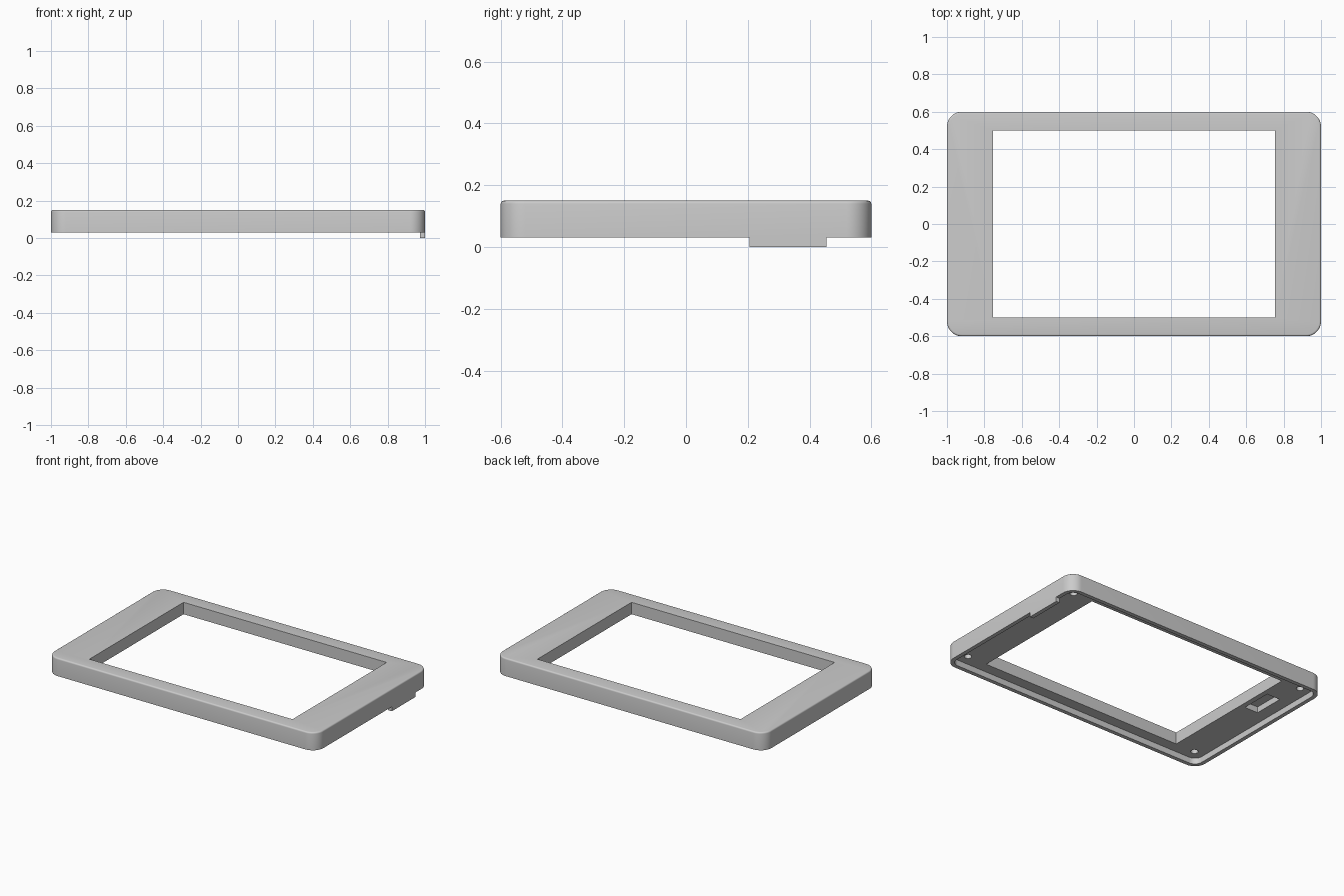
import bpy, bmesh, math

old = bpy.data.objects.get("Cube")
if old:
    bpy.data.objects.remove(old, do_unlink=True)

grey = bpy.data.materials.new("plain grey")
grey.use_nodes = True
GREY = (0.6, 0.6, 0.6, 1)
grey.diffuse_color = GREY
grey.node_tree.nodes["Principled BSDF"].inputs["Base Color"].default_value = GREY


def finish(name, bm):
    bmesh.ops.recalc_face_normals(bm, faces=bm.faces)
    mesh = bpy.data.meshes.new(name)
    bm.to_mesh(mesh)
    bm.free()
    mesh.materials.append(grey)
    ob = bpy.data.objects.new(name, mesh)
    bpy.context.collection.objects.link(ob)
    return ob


def slab(name, x, y, z, radius=0.0, top_round=0.0):
    """Box between (min, max) pairs, with rounded upright corners and top edge."""
    bm = bmesh.new()
    bmesh.ops.create_cube(bm, size=1)
    for v in bm.verts:
        v.co = [lim[0] if c < 0 else lim[1] for c, lim in zip(v.co, (x, y, z))]
    if radius:
        upright = [e for e in bm.edges
                   if abs(e.verts[0].co.z - e.verts[1].co.z) > 0.001]
        bmesh.ops.bevel(bm, geom=upright, offset=radius, segments=12,
                        profile=0.5, affect='EDGES')
    if top_round:
        rim = [e for e in bm.edges if all(v.co.z > z[1] - 0.001 for v in e.verts)]
        bmesh.ops.bevel(bm, geom=rim, offset=top_round, segments=4,
                        profile=0.5, affect='EDGES')
    return finish(name, bm)


def cylinder(name, x, y, z, radius):
    bm = bmesh.new()
    bmesh.ops.create_cone(bm, cap_ends=True, segments=24, radius1=radius,
                          radius2=radius, depth=z[1] - z[0])
    bmesh.ops.translate(bm, verts=bm.verts, vec=(x, y, sum(z) / 2))
    return finish(name, bm)


def cut(target, cutter):
    cutter.hide_render = True
    mod = target.modifiers.new("cut", 'BOOLEAN')
    mod.operation, mod.solver, mod.object = 'DIFFERENCE', 'EXACT', cutter
    bpy.context.view_layer.objects.active = target
    bpy.ops.object.modifier_apply(modifier=mod.name)
    bpy.data.objects.remove(cutter, do_unlink=True)


# Frame with rounded corners and a softened top edge
frame = slab("bezel_frame", (-1, 1), (-0.6, 0.6), (0.03, 0.15), 0.08, 0.01)

# Shallow recess underneath, leaving a thin rim
cut(frame, slab("recess", (-0.973, 0.973), (-0.573, 0.573), (-0.1, 0.07), 0.053))

# Window opening
cut(frame, slab("window", (-0.755, 0.755), (-0.5, 0.5), (-0.1, 0.3)))

# Pocket on the underside
cut(frame, slab("pocket", (-0.89, -0.79), (0.11, 0.32), (0, 0.11)))

# Screw holes in the four corners
for sx in (-1, 1):
    for sy in (-1, 1):
        cut(frame, cylinder("screw_hole", sx * 0.9, sy * 0.5, (0, 0.11), 0.023))

# Tab hanging from the rim
tab = slab("side_tab", (0.973, 1), (0.205, 0.455), (0, 0.03))

# Smooth curved surfaces, sharp edges kept
bpy.ops.object.select_all(action='DESELECT')
frame.select_set(True)
bpy.context.view_layer.objects.active = frame
bpy.ops.object.shade_smooth_by_angle(angle=math.radians(30))
